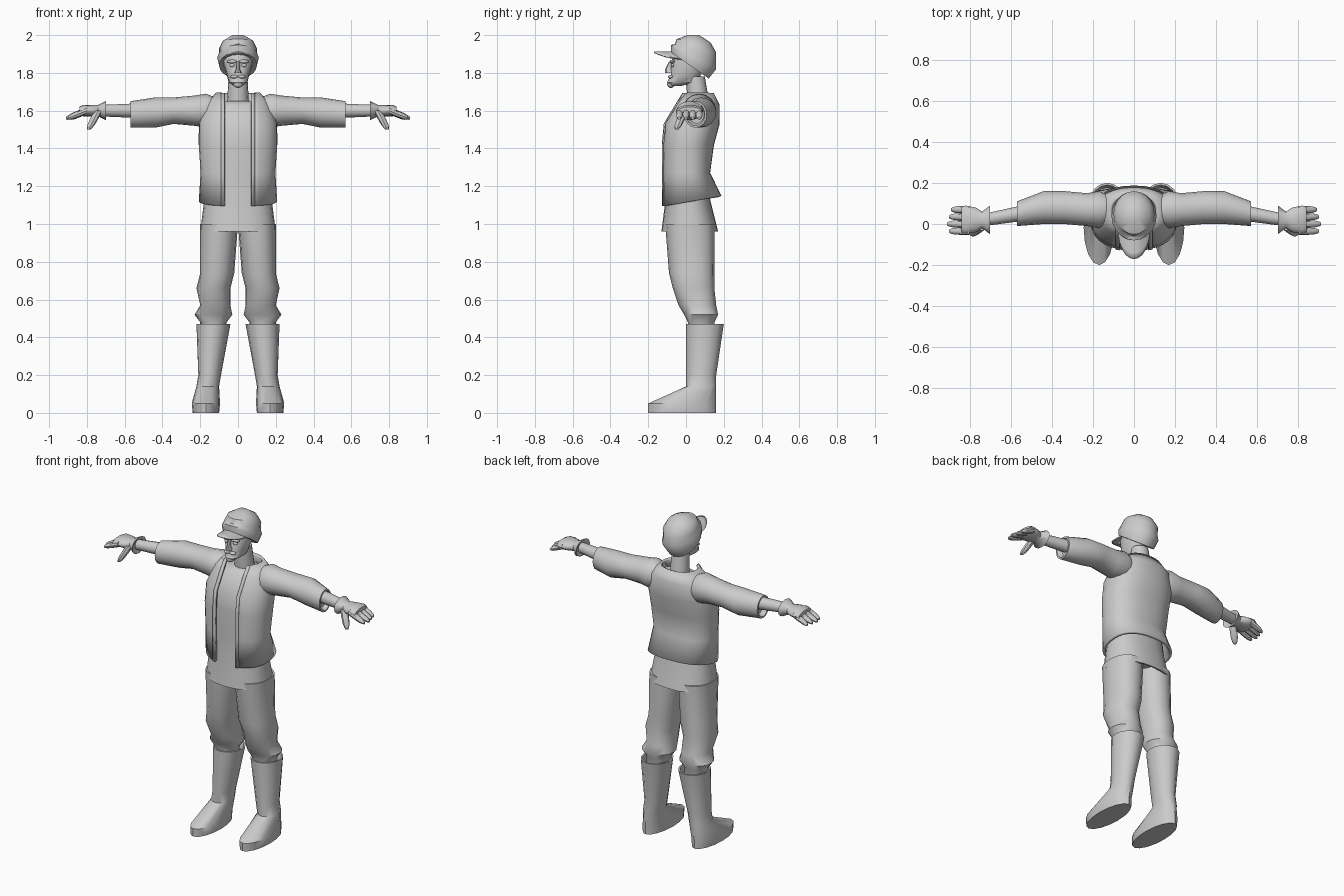
import bpy, bmesh, math
from mathutils import Vector

cube = bpy.data.objects.get("Cube")
if cube:
    bpy.data.objects.remove(cube, do_unlink=True)

# Single clay colour
GREY = (.6, .6, .6, 1)
clay = bpy.data.materials.new("clay_grey")
clay.use_nodes = True
clay.diffuse_color = GREY
shader = next(n for n in clay.node_tree.nodes if n.type == 'BSDF_PRINCIPLED')
shader.inputs["Base Color"].default_value = GREY
parts = []


def finish(name, bm, mirror=False, thickness=0):
    """Turn a bmesh into a named part, optionally mirrored and thickened."""
    bmesh.ops.recalc_face_normals(bm, faces=bm.faces)
    mesh = bpy.data.meshes.new(name)
    bm.to_mesh(mesh)
    bm.free()
    mesh.materials.append(clay)
    part = bpy.data.objects.new(name, mesh)
    bpy.context.collection.objects.link(part)
    if mirror:
        part.modifiers.new("Mirror", 'MIRROR')
    if thickness:
        solid = part.modifiers.new("Solidify", 'SOLIDIFY')
        solid.thickness = thickness
        solid.offset = 0
    parts.append(part)


def bridge(bm, rows, closed):
    """Fill quads between consecutive rows of vertices."""
    count = len(rows[0])
    for low, high in zip(rows, rows[1:]):
        for i in range(count if closed else count - 1):
            j = (i + 1) % count
            bm.faces.new((low[i], low[j], high[j], high[i]))


def signed_power(value, power):
    return math.copysign(abs(value) ** power, value)


def outline(ring, angle, axis, power):
    """Point on a rounded ring: centre, two radii and an optional tilt along y."""
    x, y, z, a, b, *tilt = ring
    u = a * signed_power(math.sin(angle), power)
    v = -b * signed_power(math.cos(angle), power)
    if axis == 'X':
        return Vector((x, y + u, z + v))
    return Vector((x + u, y + v, z + v * sum(tilt)))


def grow(rings, amount):
    """Same rings with both radii widened."""
    return [(x, y, z, a + amount, b + amount, *tilt) for x, y, z, a, b, *tilt in rings]


def opening(rings):
    """Turn the last ring inward to make a hollow hem or cuff."""
    last, before = rings[-1], rings[-2]
    deep = Vector(last[:3]).lerp(Vector(before[:3]), .2)
    rim = grow([last], -.01)
    return rings + rim + grow([(*deep, *last[3:])], -.02)


def loft(name, rings, axis='Z', sides=16, power=1.0, mirror=False):
    """Closed skin over a stack of rings."""
    bm = bmesh.new()
    rows = [[bm.verts.new(outline(ring, math.tau * i / sides, axis, power))
             for i in range(sides)] for ring in rings]
    bridge(bm, rows, True)
    bm.faces.new(rows[0])
    bm.faces.new(rows[-1])
    finish(name, bm, mirror)


def open_shell(name, rings, start, end, steps, power, thickness):
    """Mirrored garment half, from one width at the front to another, or to the spine."""
    bm = bmesh.new()
    rows = []
    for ring in rings:
        first, last = (math.asin((width / ring[3]) ** (1 / power)) if width else math.pi
                       for width in (start, end))
        rows.append([bm.verts.new(outline(ring, first + (last - first) * i / steps, 'Z', power))
                     for i in range(steps + 1)])
    bridge(bm, rows, False)
    finish(name, bm, True, thickness)


def digit(name, start, tip, radius, axis):
    """Finger or thumb that narrows towards its tip."""
    rings = []
    for t in (0, .4, .75, .93, 1):
        centre = Vector(start).lerp(Vector(tip), t)
        size = radius * (1 - .6 * t ** 6)
        rings.append((*centre, size, size))
    loft(name, rings, axis, sides=8, mirror=True)


def ball(name, centre, size, mirror=False):
    bm = bmesh.new()
    bmesh.ops.create_uvsphere(bm, u_segments=12, v_segments=8, radius=1)
    for v in bm.verts:
        v.co = Vector(c + s * p for c, s, p in zip(centre, size, v.co))
    finish(name, bm, mirror)


# Boots with hollow tops and long sloping feet
loft("boots", opening([
    (.17, -.02, 0, .07, .18), (.17, -.02, .05, .075, .18), (.16, .08, .14, .06, .08),
    (.15, .08, .2, .06, .08), (.13, .1, .47, .09, .1)]), mirror=True)

# Baggy trousers gathered above the boots
loft("trouser_legs", [
    (.13, .08, .4, .07, .07), (.13, .08, .48, .07, .07), (.13, .08, .52, .1, .09),
    (.12, .06, .57, .08, .1), (.13, .04, .66, .09, .11),
    (.11, .03, .74, .09, .12), (.1, .02, 1, .1, .13)], power=.9, mirror=True)

# Open jacket with raised front edging
jacket = [
    (0, .03, 1.12, .2, .15, .17), (0, 0, 1.27, .19, .12), (0, .01, 1.42, .2, .13),
    (0, .03, 1.53, .2, .14), (0, .06, 1.63, .17, .11), (0, .06, 1.69, .11, .08)]
open_shell("jacket", jacket, .075, 0, 14, .85, .016)
open_shell("jacket_edging", grow(jacket, .007), .07, .088, 1, .85, .012)

# Shirt under the jacket, with a flared hollow hem
collar = [(0, .06, 1.65, .08, .07)]
skirt = [(0, .01, 1.12, .18, .12), (0, .02, .96, .2, .15)]
loft("shirt", opening(collar + grow(jacket[-2:0:-1], -.015) + skirt), sides=24, power=.85)

# Sleeves with hollow cuffs, and bare forearms
loft("sleeves", opening([
    (.12, .07, 1.6, .07, .07), (.17, .07, 1.6, .09, .09), (.23, .07, 1.6, .08, .08),
    (.34, .08, 1.6, .08, .07), (.44, .08, 1.59, .08, .08), (.57, .05, 1.58, .06, .07)]),
    'X', mirror=True)
loft("forearms", [(.5, .06, 1.6, .04, .04), (.73, .02, 1.6, .03, .03)],
     'X', sides=12, mirror=True)

# Gloves: palm with a flared cuff, four fingers and a thumb
loft("glove_palms", opening([
    (.84, .02, 1.6, .06, .02), (.82, .02, 1.6, .07, .03), (.77, .02, 1.6, .06, .03),
    (.74, .02, 1.6, .04, .03), (.7, .02, 1.6, .07, .05)]), 'X', mirror=True)
for i, finger in enumerate(("little", "ring", "middle", "index")):
    y = .07 - .035 * i
    digit(finger + "_fingers", (.8, y, 1.6), (.91 - .01 * abs(i - 2), y, 1.56), .018, 'X')
digit("thumbs", (.74, -.01, 1.6), (.79, -.05, 1.5), .022, 'Z')

# Neck and head
loft("neck", [(0, .07, 1.6, .06, .06), (0, .05, 1.78, .05, .05)])
loft("head", [
    (0, -.06, 1.73, .02, .03), (0, -.02, 1.75, .05, .08), (0, 0, 1.79, .06, .08),
    (0, .02, 1.86, .08, .1), (0, .03, 1.92, .07, .08)], power=.9)

# Face details
loft("nose", [(0, -.09, 1.8, .02, .02), (0, -.09, 1.82, .01, .02), (0, -.08, 1.86, .01, .01)],
     sides=8)
ball("brows", (.03, -.07, 1.86), (.03, .015, .01), True)
ball("eyes", (.03, -.07, 1.84), (.015, .01, .01), True)
ball("moustache", (.02, -.08, 1.78), (.02, .015, .01), True)
ball("goatee", (0, -.08, 1.74), (.025, .02, .02))

# Tilted cap with a thick band
loft("cap", [
    (0, .02, 1.84, .09, .09, -.7), (0, .02, 1.84, .1, .1, -.7), (0, .04, 1.88, .11, .12, -.5),
    (0, .04, 1.9, .1, .12, -.4), (0, .05, 1.93, .1, .11, -.2),
    (0, .04, 1.97, .08, .09, -.1), (0, .04, 2, .03, .03)], sides=20)

# Curved cap visor
bm = bmesh.new()
rows = []
for step in range(5):
    row = []
    for i in range(13):
        u = i / 6 - 1
        reach = .12 * math.sqrt(1 - abs(u) ** 2.5)
        row.append(bm.verts.new((.08 * u, .04 * u * u - .05 - reach * step / 4,
                                 1.91 - .04 * u * u)))
    rows.append(row)
bridge(bm, rows, False)
bmesh.ops.remove_doubles(bm, verts=bm.verts, dist=.0005)
finish("cap_visor", bm, thickness=.008)

# Smooth shading that keeps the hems and cuffs crisp
bpy.ops.object.select_all(action='DESELECT')
for part in parts:
    part.select_set(True)
bpy.context.view_layer.objects.active = parts[0]
bpy.ops.object.shade_smooth_by_angle(angle=math.radians(42))
